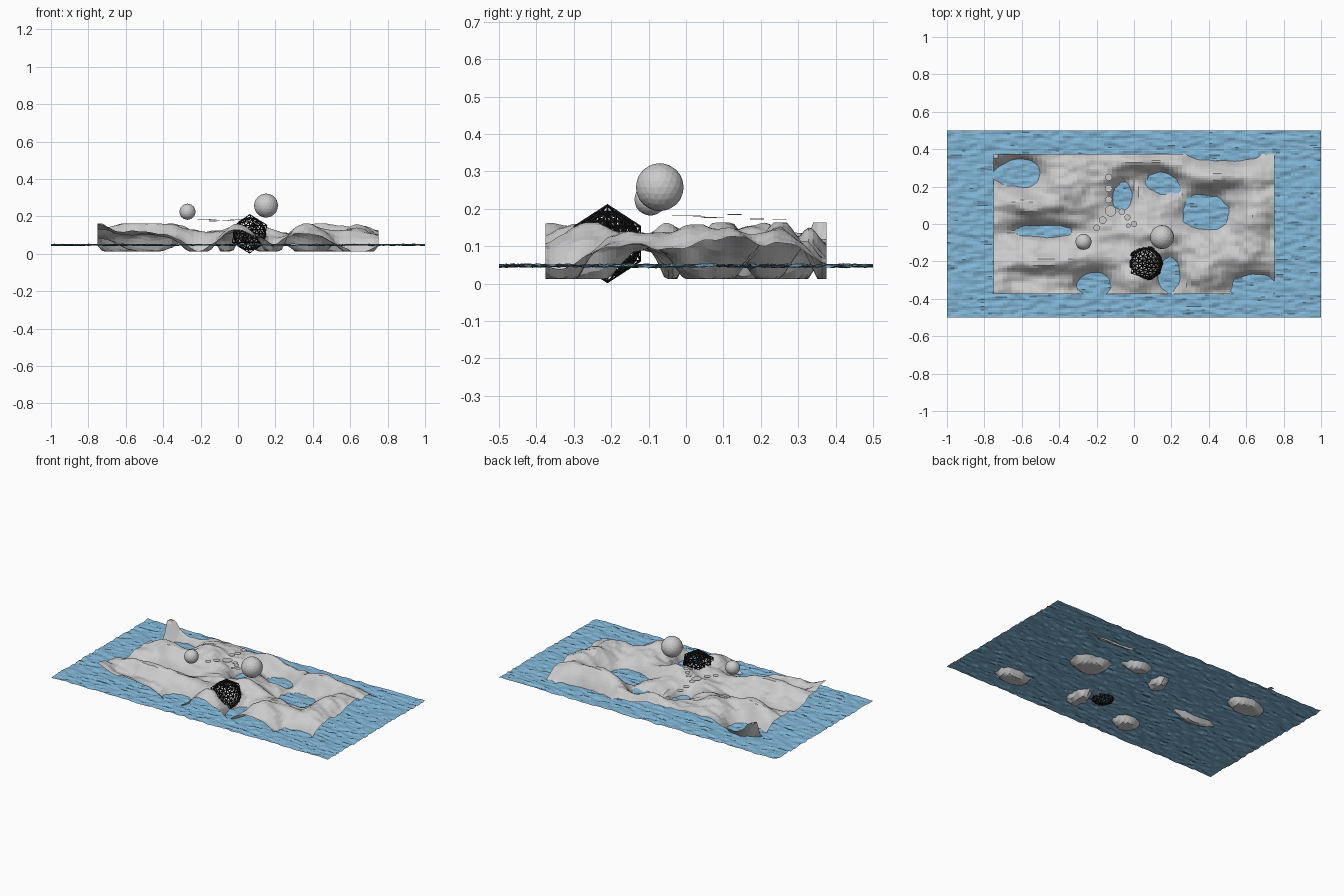
import bpy, bmesh, math
from mathutils import Vector, noise

if "Cube" in bpy.data.objects:
    bpy.data.objects.remove(bpy.data.objects["Cube"])


def material(name, col):
    m = bpy.data.materials.new(name)
    m.diffuse_color = (*col, 1)
    m.use_nodes = True
    m.node_tree.nodes["Principled BSDF"].inputs["Base Color"].default_value = m.diffuse_color
    return m


def finish(name, bm, mat=None):
    me = bpy.data.meshes.new(name)
    bm.to_mesh(me)
    bm.free()
    ob = bpy.data.objects.new(name, me)
    bpy.context.collection.objects.link(ob)
    if mat:
        me.materials.append(mat)
    return ob


def sheet(name, hx, hy, nx, ny, height, mat=None):
    bm = bmesh.new()
    bmesh.ops.create_grid(bm, x_segments=nx, y_segments=ny, size=1)
    for v in bm.verts:
        x, y = v.co.x * hx, v.co.y * hy
        v.co = (x, y, height(x, y))
    return finish(name, bm, mat)


def ball(name, loc, r, sub, mat=None, wire=0):
    bm = bmesh.new()
    bmesh.ops.create_icosphere(bm, subdivisions=sub, radius=r)
    bmesh.ops.translate(bm, verts=bm.verts, vec=loc)
    ob = finish(name, bm, mat)
    if wire:
        w = ob.modifiers.new("wire", "WIREFRAME")
        w.thickness = wire
    return ob


# Basins and ridges of the terrain: x, y, x radius, y radius, height change
FEATURES = [
    (.38, .06, .13, .10, -.14), (.15, .23, .11, .07, -.13),
    (-.06, .15, .05, .09, -.12), (.19, -.27, .06, .11, -.14),
    (-.21, -.32, .10, .07, -.14), (-.48, -.04, .18, .04, -.11),
    (-.62, .27, .13, .08, -.15), (.64, -.33, .13, .07, -.14),
    (.50, .37, .28, .04, -.11),
    (-.50, -.20, .25, .05, .07), (-.35, .22, .12, .12, .05),
    (-.55, .10, .18, .05, .06), (.10, -.05, .20, .05, .05),
    (.03, .33, .15, .04, .05), (.40, .25, .20, .05, .06),
    (.64, .05, .08, .2, .05), (.38, -.22, .10, .12, .05),
    (-.75, .375, .05, .05, .12), (-.75, -.35, .08, .08, .05),
    (0, -.3, .08, .12, .05),
]


def land(x, y):
    z = .105
    for cx, cy, rx, ry, h in FEATURES:
        z += h * math.exp(-(((x - cx) / rx) ** 2 + ((y - cy) / ry) ** 2))
    z += .028 * noise.noise(Vector((x * 6, y * 9, 3.1)))
    z += .012 * noise.noise(Vector((x * 18, y * 24, 7.7)))
    return min(.163, max(.012, z))


def ripple(x, y):
    return .048 + .009 * noise.noise(Vector((x * 22, y * 45, 1.3)))


# Terrain and water
sheet("terrain", .75, .375, 64, 64, land)
sheet("water", 1, .5, 100, 100, ripple, material("water_blue", (.22, .47, .68)))

# Floating spheres
ball("large_sphere", (.15, -.07, .258), .064, 3)
ball("small_sphere", (-.27, -.095, .225), .043, 3)

# Dark wire ball with a coarse outer cage
black = material("black", (.01, .01, .01))
ball("wire_ball_cage", (.062, -.21, .107), .103, 1, black, .006)
ball("wire_ball_core", (.062, -.21, .107), .086, 3, black, .007)

# Branching trail of thin discs: x, y, z, radius
DISCS = [
    (-.135, .25, .171, .019), (-.135, .19, .173, .019),
    (-.135, .13, .185, .019), (-.125, .07, .176, .03),
    (-.167, .02, .183, .02), (-.20, -.02, .183, .017),
    (-.065, .065, .177, .017), (-.035, .035, .18, .016),
    (0, 0, .183, .016), (-.03, -.01, .183, .012),
]
for i, (x, y, z, r) in enumerate(DISCS):
    bm = bmesh.new()
    bmesh.ops.create_cone(bm, cap_ends=True, segments=24, radius1=r, radius2=r, depth=.002)
    bmesh.ops.translate(bm, verts=bm.verts, vec=(x, y, z))
    finish(f"stepping_disc_{i + 1}", bm)
